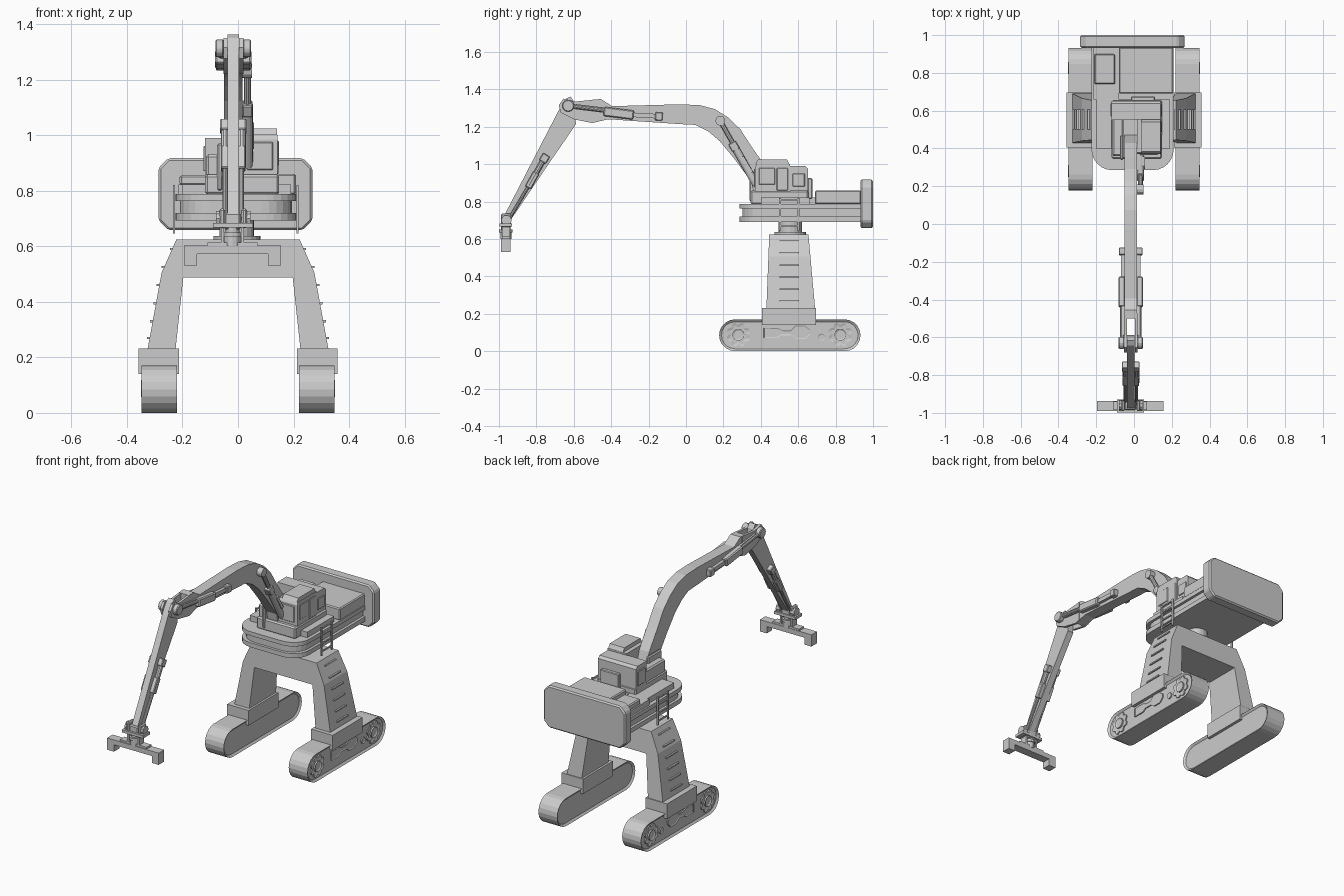
import bpy, bmesh, math
from mathutils import Vector

if "Cube" in bpy.data.objects:
    bpy.data.objects.remove(bpy.data.objects["Cube"])

def prism(name, pts, axis, lo, hi, bevel=0.0, inset=None):
    """Extrude a 2D outline along an axis; inset=(width, depth) sinks the end caps."""
    def at(p, t):
        return {'x': (t, p[0], p[1]), 'y': (p[0], t, p[1]), 'z': (p[0], p[1], t)}[axis]
    bm = bmesh.new()
    a = [bm.verts.new(at(p, lo)) for p in pts]
    b = [bm.verts.new(at(p, hi)) for p in pts]
    caps = [bm.faces.new(a), bm.faces.new(b[::-1])]
    n = len(pts)
    for i in range(n):
        bm.faces.new((a[i], b[i], b[(i + 1) % n], a[(i + 1) % n]))
    bmesh.ops.recalc_face_normals(bm, faces=bm.faces)
    if inset:
        bmesh.ops.inset_individual(bm, faces=caps, thickness=inset[0], depth=-inset[1])
    me = bpy.data.meshes.new(name)
    bm.to_mesh(me)
    bm.free()
    ob = bpy.data.objects.new(name, me)
    bpy.context.collection.objects.link(ob)
    if bevel:
        m = ob.modifiers.new("bevel", 'BEVEL')
        m.width, m.segments = bevel, 1
    return ob

def box(name, x0, x1, y0, y1, z0, z1, bevel=0.0):
    x0, x1 = sorted((x0, x1))
    return prism(name, [(x0, y0), (x1, y0), (x1, y1), (x0, y1)], 'z', z0, z1, bevel)

def circle(c, r, n=16, a0=0.0, a1=2 * math.pi, closed=True):
    k = n if closed else n - 1
    return [(c[0] + r * math.cos(a0 + (a1 - a0) * i / k),
             c[1] + r * math.sin(a0 + (a1 - a0) * i / k)) for i in range(n)]

def bar(name, p, q, thick, x0, x1, bevel=0.0):
    """Straight bar between two (y, z) points."""
    p, q = Vector(p), Vector(q)
    d = (q - p).normalized()
    s = Vector((-d.y, d.x)) * thick / 2
    return prism(name, [p + s, q + s, q - s, p - s], 'x', x0, x1, bevel)

def rod(name, p, q, r, x, n=10):
    """Round rod between two (y, z) points at a given x."""
    a, b = Vector((x, *p)), Vector((x, *q))
    ob = prism(name, circle((0, 0), r, n), 'z', 0, (b - a).length)
    ob.location = a
    ob.rotation_euler = (b - a).to_track_quat('Z', 'Y').to_euler()
    return ob

def leg_x(z):
    return .325 - (z - .23) * .18 if z < .505 else .275 - (z - .505) * .46

# Crawler tracks, feet, rungs and side ladders
stadium = (circle((.848, .085), .085, 11, -math.pi / 2, math.pi / 2, False)
           + circle((.262, .085), .085, 11, math.pi / 2, 3 * math.pi / 2, False))
for s, side in ((1, "right"), (-1, "left")):
    prism(side + "_track", stadium, 'x', *sorted((s * .22, s * .348)), inset=(.013, .01))
    for y in (.28, .825):
        gear = [(y + r * math.cos(a), .088 + r * math.sin(a)) for a, r in
                ((2 * math.pi * i / 24, .066 if i % 3 else .053) for i in range(24))]
        prism(side + "_sprocket", gear, 'x', *sorted((s * .33, s * .345)), inset=(.014, .004))
        prism(side + "_hub", circle((y, .088), .032, 14), 'x', *sorted((s * .33, s * .35)), inset=(.009, .005))
    cover = [(.415, .07), (.49, .07), (.51, .085), (.56, .085), (.59, .065), (.64, .065), (.665, .09),
             (.665, .115), (.635, .138), (.585, .138), (.56, .112), (.52, .112), (.49, .125), (.415, .125)]
    prism(side + "_drive_cover", cover, 'x', *sorted((s * .33, s * .345)), inset=(.006, .003))
    prism(side + "_roller_cap", circle((.725, .075), .019, 12), 'x', *sorted((s * .33, s * .345)), inset=(.005, .003))
    box(side + "_foot", s * .212, s * .358, .406, .695, .14, .232)
    for z in (.27, .33, .395, .46, .525, .59):
        x = leg_x(z)
        box(side + "_step", s * (x - .012), s * (x + .009), .5, .605, z - .004, z + .004)
    x = -.008 + s * .222
    for y in (.503, .602):
        box(side + "_ladder_rail", x - .004, x + .004, y - .005, y + .005, .645, .82)
    for z in (.67, .72, .77, .81):
        box(side + "_ladder_rung", x - .004, x + .004, .503, .602, z - .004, z + .004)

# Portal frame: one arch, narrowing in depth towards the top
half = [(.228, .2), (.331, .2), (.275, .505), (.222, .624)]
arch = half + [(-x, z) for x, z in half[::-1]] + [(-.197, .487), (.197, .487)]
portal = prism("portal_frame", arch, 'y', 0, 1)
for v in portal.data.vertices:
    t = (v.co.z - .23) / .39
    v.co.y = .43 + .015 * t if v.co.y < .5 else .69 - .035 * t
prism("slewing_column", circle((-.004, .557), .062, 20), 'z', .61, .70)
prism("slewing_ring", circle((-.004, .557), .085, 20), 'z', .62, .637)

# Layered rotating platform with rounded front corners
def deck(e):
    x0, x1, y0, r = -.225 + e, .21 - e, .285 + e, .11
    return (circle((x0 + r, y0 + r), r, 7, math.pi, 1.5 * math.pi, False)
            + circle((x1 - r, y0 + r), r, 7, 1.5 * math.pi, 2 * math.pi, False)
            + [(x1, .94), (x0, .94)])
prism("platform_lower", deck(0), 'z', .692, .72)
prism("platform_core", deck(.016), 'z', .715, .768)
prism("platform_upper", deck(0), 'z', .763, .788)

# Rear machinery deck and counterweight
box("engine_deck", -.08, .208, .69, .935, .785, .86, .006)
box("side_deck", -.215, -.08, .66, .935, .785, .822)
box("side_hatch", -.21, -.10, .74, .90, .82, .855, .006)
c = .035
cx0, cx1, cz0, cz1 = -.286, .268, .658, .917
prism("counterweight", [(cx0 + c, cz0), (cx1 - c, cz0), (cx1, cz0 + c), (cx1, cz1 - c), (cx1 - c, cz1),
                        (cx0 + c, cz1), (cx0, cz1 - c), (cx0, cz0 + c)], 'y', .932, 1.0, .008)

# House and cab
box("house_base", -.118, .148, .345, .655, .785, .858, .008)
box("front_deck", -.2, .19, .40, .66, .785, .822)
prism("house", [(.55, .85), (.652, .85), (.652, .975), (.638, .99), (.55, .99)], 'x', -.118, .14)
box("left_house", -.115, -.056, .36, .56, .85, .93, .008)
box("boom_mount_left", -.075, -.056, .34, .47, .80, .97, .006)
box("rear_panel", -.015, .11, .65, .675, .815, .925, .004)
cab = prism("cab", [(.37, .85), (.555, .85), (.555, 1.0), (.378, 1.0), (.37, .985)], 'x', .015, .143)
prism("cab_roof_guard", [(.37, 1.0), (.553, 1.0), (.54, 1.024), (.385, 1.024)], 'x', .04, .14)
box("cab_front_window", .032, .126, .364, .372, .875, .975, .003)
box("cab_side_window", .14, .147, .39, .475, .89, .98, .003)
box("cab_door", .14, .146, .485, .545, .86, .98, .003)
box("house_side_vent", .137, .145, .57, .635, .88, .95, .003)
box("house_left_vent", -.125, -.115, .57, .64, .87, .96, .003)

# Main boom: curved box beam ending in a fork
bx = -.017
upper = [(.47, .86), (.43, .98), (.353, 1.09), (.29, 1.187), (.225, 1.25), (.155, 1.294),
         (.075, 1.315), (-.03, 1.32), (-.395, 1.31), (-.455, 1.348), (-.50, 1.345)]
lower = [(-.50, 1.22), (-.417, 1.24), (-.03, 1.214), (.05, 1.21), (.118, 1.176),
         (.18, 1.123), (.26, 1.027), (.35, .905), (.37, .80), (.46, .80)]
prism("main_boom", upper + lower, 'x', bx - .034, bx + .034)
cheek = [(-.47, 1.346), (-.59, 1.335), (-.655, 1.35), (-.68, 1.315), (-.67, 1.275), (-.60, 1.24),
         (-.50, 1.22), (-.47, 1.227)]

# Stick (outer arm)
stick = [(-.618, 1.362), (-.642, 1.35), (-.682, 1.285), (-.985, .70), (-.945, .69),
         (-.735, 1.0), (-.588, 1.214), (-.6, 1.335)]
prism("stick", stick, 'x', bx - .02, bx + .02)

# Paired cheeks, stick cylinders and gripper cylinders
for s, side in ((1, "right"), (-1, "left")):
    def span(a, b):
        return sorted((bx + s * a, bx + s * b))
    prism(side + "_boom_cheek", cheek, 'x', *span(.021, .036))
    mid = bx + s * .045
    prism(side + "_stick_pin", circle((-.63, 1.312), .032, 12), 'x', *span(.034, .064), bevel=.004)
    rod(side + "_stick_rod", (-.63, 1.312), (-.42, 1.285), .011, mid)
    bar(side + "_stick_rod_guard", (-.59, 1.307), (-.43, 1.288), .028, *span(.034, .046))
    bar(side + "_stick_barrel", (-.44, 1.282), (-.28, 1.262), .05, *span(.03, .065), bevel=.006)
    bar(side + "_stick_barrel_tail", (-.29, 1.264), (-.15, 1.256), .024, *span(.03, .052))
    bar(side + "_stick_barrel_lug", (-.165, 1.256), (-.125, 1.254), .044, *span(.03, .063), bevel=.004)
    bar(side + "_grip_lug", (-.745, 1.05), (-.768, 1.012), .042, *span(.015, .047), bevel=.004)
    rod(side + "_grip_barrel", (-.755, 1.035), (-.84, .885), .015, bx + s * .03)
    bar(side + "_grip_collar", (-.80, .955), (-.845, .875), .035, *span(.015, .044), bevel=.004)
    rod(side + "_grip_rod", (-.84, .885), (-.95, .70), .009, bx + s * .03)
    prism(side + "_wrist_pin", circle((-.96, .70), .028, 10), 'x', *span(.035, .062))
    box(side + "_wrist_plate", bx + s * .03, bx + s * .05, -.99, -.935, .665, .735, .006)

# Boom lift cylinder, right side only
prism("lift_cylinder_pin", circle((.183, 1.232), .026, 12), 'x', bx, .05)
rod("lift_cylinder_rod", (.183, 1.232), (.26, 1.095), .013, .034)
bar("lift_cylinder_collar", (.245, 1.115), (.268, 1.075), .045, .015, .052, .004)
rod("lift_cylinder_barrel", (.25, 1.11), (.375, .89), .02, .034, 12)
bar("lift_cylinder_valve", (.30, 1.04), (.35, .955), .018, .04, .058)

# Wrist, rotator and gripping bar
gx, gy = -.02, -.963
box("wrist_crosspiece", gx - .07, gx + .074, -.997, -.93, .667, .684)
box("wrist_knuckle", gx - .03, gx + .03, -.985, -.935, .66, .72, .006)
prism("rotator_upper", circle((gx, gy), .025, 12), 'z', .635, .67)
prism("rotator_flange", circle((gx, gy), .036, 12), 'z', .635, .65)
prism("rotator_lower", circle((gx, gy), .03, 12), 'z', .60, .636)
for s, side in ((1, "right"), (-1, "left")):
    box(side + "_rotator_side", gx + s * .03, gx + s * .042, gy - .022, gy + .022, .61, .668)
box("gripper_saddle", gx - .09, gx + .09, -.985, -.94, .597, .613)
hook = [(-.175, .53), (-.128, .53), (-.128, .572), (.128, .572), (.128, .53), (.175, .53), (.175, .602), (-.175, .602)]
prism("gripper_bar", [(gx + x, z) for x, z in hook], 'y', -.99, -.937)
